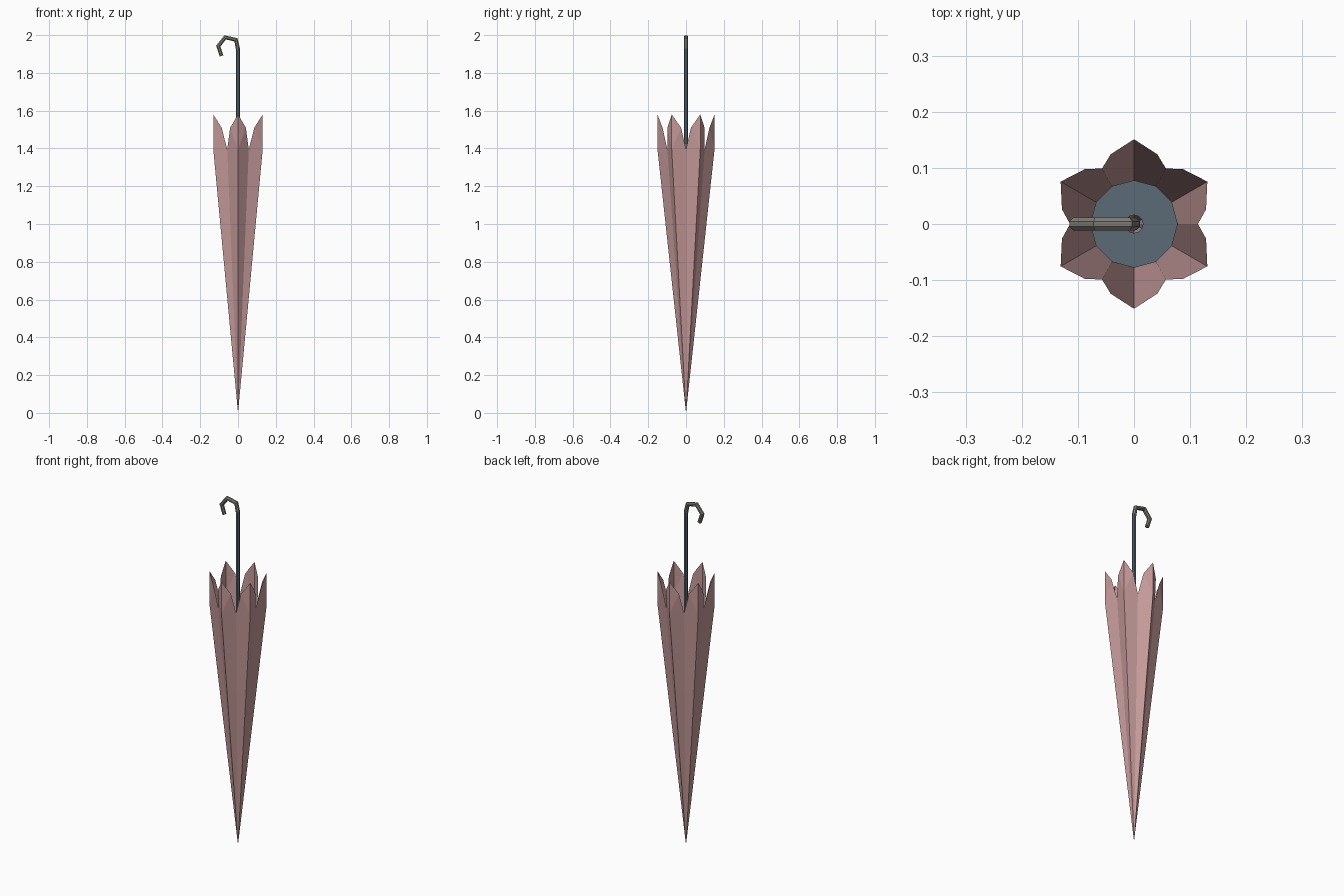
import bpy, bmesh, math
from mathutils import Vector

if "Cube" in bpy.data.objects:
    bpy.data.objects.remove(bpy.data.objects["Cube"])


def material(name, rgb):
    m = bpy.data.materials.new(name)
    m.diffuse_color = (*rgb, 1)
    m.use_nodes = True
    m.node_tree.nodes["Principled BSDF"].inputs["Base Color"].default_value = m.diffuse_color
    return m


PINK = material("dusty pink", (0.56, 0.32, 0.32))
BLUE = material("slate blue", (0.105, 0.145, 0.18))
GREY = material("warm grey", (0.22, 0.21, 0.18))


def make_object(name, bm, mat):
    mesh = bpy.data.meshes.new(name)
    bm.to_mesh(mesh)
    bm.free()
    mesh.materials.append(mat)
    obj = bpy.data.objects.new(name, mesh)
    bpy.context.collection.objects.link(obj)
    return obj


def polar(r, deg, z):
    a = math.radians(deg)
    return (r * math.cos(a), r * math.sin(a), z)


def tube(name, path, radii, mat, sides=8):
    """Capped tube along a path lying in the xz plane."""
    bm = bmesh.new()
    pts = [Vector((x, 0, z)) for x, z in path]
    side = Vector((0, 1, 0))
    rings = []
    for i, p in enumerate(pts):
        t = (pts[min(i + 1, len(pts) - 1)] - pts[max(i - 1, 0)]).normalized()
        n = side.cross(t)
        rings.append([bm.verts.new(p + radii[i] * (n * math.cos(a) + side * math.sin(a)))
                      for a in (2 * math.pi * (k + 0.5) / sides for k in range(sides))])
    for r0, r1 in zip(rings, rings[1:]):
        for k in range(sides):
            j = (k + 1) % sides
            bm.faces.new((r0[k], r0[j], r1[j], r1[k]))
    bm.faces.new(rings[0])
    bm.faces.new(rings[-1])
    bmesh.ops.recalc_face_normals(bm, faces=bm.faces)
    return make_object(name, bm, mat)


# Folded canopy: six ribs, six valleys, pointed flaps above the hem
bm = bmesh.new()
apex = bm.verts.new((0, 0, 0))
RIB_R, VALLEY_R, HEM_Z, FLAP_Z = 0.151, 0.114, 1.395, 1.58
ribs = [bm.verts.new(polar(RIB_R, 30 + 60 * i, HEM_Z)) for i in range(6)]
tips = [bm.verts.new(polar(RIB_R, 30 + 60 * i, FLAP_Z)) for i in range(6)]
valleys = [bm.verts.new(polar(VALLEY_R, 60 * i, HEM_Z)) for i in range(6)]
for i in range(6):
    for s, v in ((-1, valleys[i]), (1, valleys[(i + 1) % 6])):
        mid = bm.verts.new(polar(0.131, 30 + 60 * i + s * 18.5, 1.51))
        for f in ((apex, ribs[i], v), (ribs[i], mid, v), (ribs[i], tips[i], mid)):
            bm.faces.new(f if s < 0 else f[::-1])
bm.normal_update()
bm.faces.ensure_lookup_table()
if bm.faces[0].normal.dot(bm.faces[0].calc_center_median() * Vector((1, 1, 0))) < 0:
    bmesh.ops.reverse_faces(bm, faces=bm.faces)
make_object("canopy", bm, PINK)

# Inner ring plate around the shaft
bm = bmesh.new()
outer = [bm.verts.new(polar(0.078, 30 * k, 0.96)) for k in range(12)]
inner = [bm.verts.new(polar(0.016, 30 * k, 0.96)) for k in range(12)]
for k in range(12):
    j = (k + 1) % 12
    bm.faces.new((outer[k], outer[j], inner[j], inner[k]))
make_object("inner_plate", bm, BLUE)

# Shaft and hooked handle
tube("shaft", [(0, 0.2), (0, 1.93)], [0.012, 0.012], BLUE)
tube("handle", [(0, 1.925), (-0.011, 1.975), (-0.068, 1.988), (-0.104, 1.942), (-0.087, 1.89)],
     [0.012, 0.0125, 0.0125, 0.0125, 0.011], GREY)
